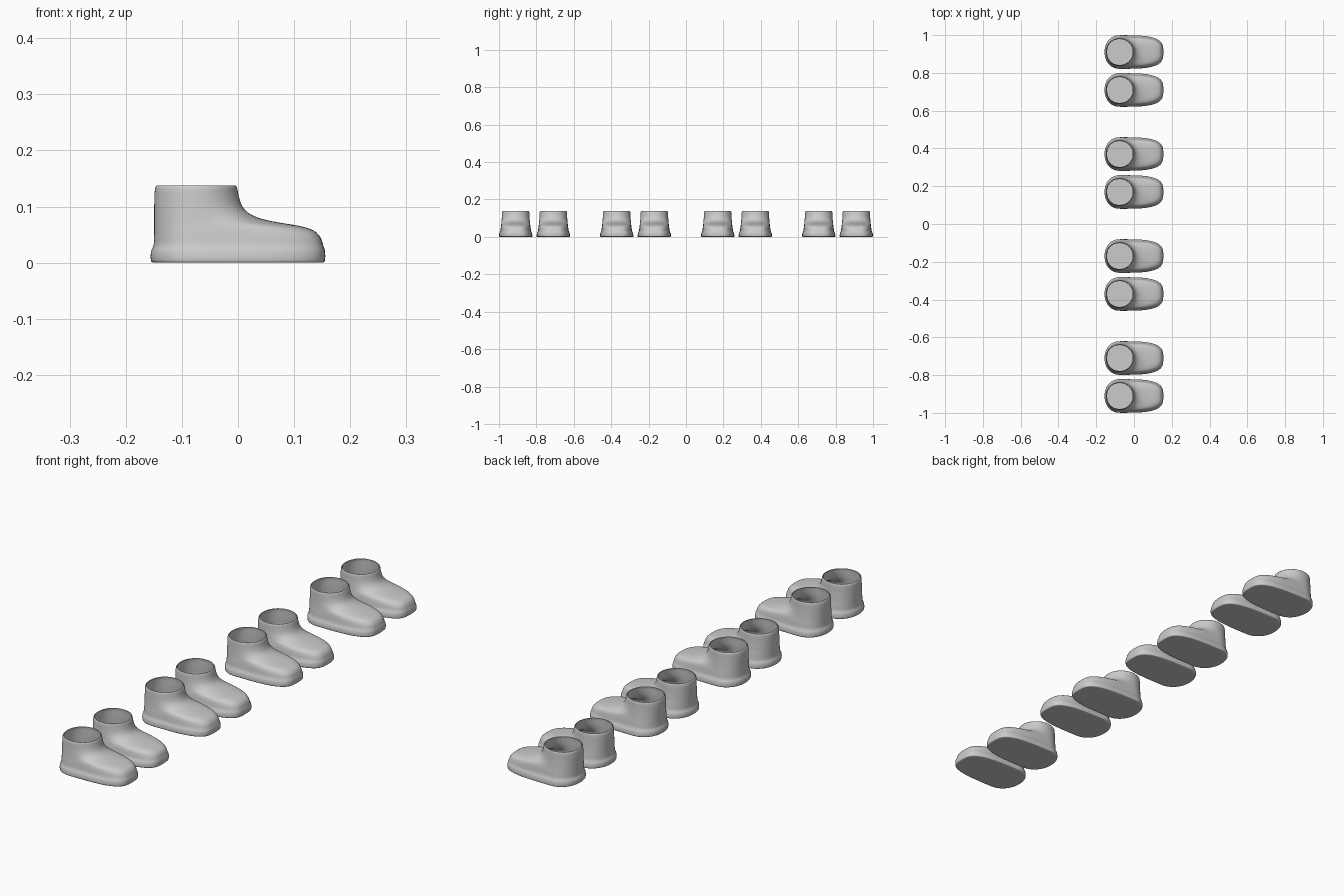
import bpy, bmesh, math

if "Cube" in bpy.data.objects:
    bpy.data.objects.remove(bpy.data.objects["Cube"])

N = 48        # points around each ring
CX = -0.075   # ankle centre

# ring profile from sole to rim: z, heel x, toe x, half width, front squareness
RINGS = [
    (0.000, -0.100, 0.100, 0.045, 3.2),
    (0.000, -0.150, 0.150, 0.084, 3.4),
    (0.0005, -0.154, 0.154, 0.088, 3.4),
    (0.004, -0.156, 0.156, 0.0895, 3.4),
    (0.018, -0.156, 0.156, 0.0885, 3.4),
    (0.024, -0.154, 0.155, 0.086, 3.4),
    (0.031, -0.150, 0.152, 0.082, 3.4),
    (0.040, -0.150, 0.150, 0.081, 3.4),
    (0.050, -0.1495, 0.145, 0.080, 3.3),
    (0.058, -0.1495, 0.136, 0.079, 3.2),
    (0.064, -0.1495, 0.119, 0.078, 3.0),
    (0.068, -0.1495, 0.097, 0.0775, 2.8),
    (0.072, -0.1495, 0.070, 0.077, 2.6),
    (0.077, -0.1495, 0.045, 0.0765, 2.4),
    (0.084, -0.1495, 0.025, 0.076, 2.3),
    (0.094, -0.1495, 0.011, 0.075, 2.15),
    (0.108, -0.1495, 0.004, 0.074, 2.05),
    (0.125, -0.149, 0.000, 0.0735, 2.0),
    (0.134, -0.148, -0.001, 0.073, 2.0),
    (0.139, -0.145, -0.004, 0.071, 2.0),
]


def ring_points(z, heel, toe, half, n):
    """Round heel behind the ankle centre, squarer toe in front."""
    pts = []
    for i in range(N):
        a = 2 * math.pi * i / N
        c, s = math.cos(a), math.sin(a)
        e = 2 / n if c > 0 else 2 / 2.15
        reach = (toe - CX) if c > 0 else (CX - heel)
        x = CX + math.copysign(abs(c) ** e, c) * reach
        pts.append((x, math.copysign(abs(s) ** e, s) * half, z))
    return pts


# boot shell, open at the ankle
bm = bmesh.new()
rings = [[bm.verts.new(p) for p in ring_points(*r)] for r in RINGS]
for lo, hi in zip(rings, rings[1:]):
    for i in range(N):
        j = (i + 1) % N
        bm.faces.new((lo[i], lo[j], hi[j], hi[i]))
bm.faces.new(list(reversed(rings[0])))
bmesh.ops.recalc_face_normals(bm, faces=bm.faces)
# an open shell: make sure the sole faces down
bm.normal_update()
if min(bm.faces, key=lambda f: f.calc_center_median().z).normal.z > 0:
    bmesh.ops.reverse_faces(bm, faces=bm.faces)
for f in bm.faces:
    f.smooth = True
mesh = bpy.data.meshes.new("boot")
bm.to_mesh(mesh)
bm.free()

# four pairs in a row along y
for pair in range(4):
    for side, name in ((-1, "right_boot"), (1, "left_boot")):
        ob = bpy.data.objects.new(f"{name}_{pair + 1}", mesh)
        ob.location.y = (pair - 1.5) * 0.54 + side * 0.1005
        bpy.context.collection.objects.link(ob)
        wall = ob.modifiers.new("wall", 'SOLIDIFY')
        wall.thickness = 0.004
        wall.offset = -1
        sub = ob.modifiers.new("smooth", 'SUBSURF')
        sub.levels = sub.render_levels = 1
